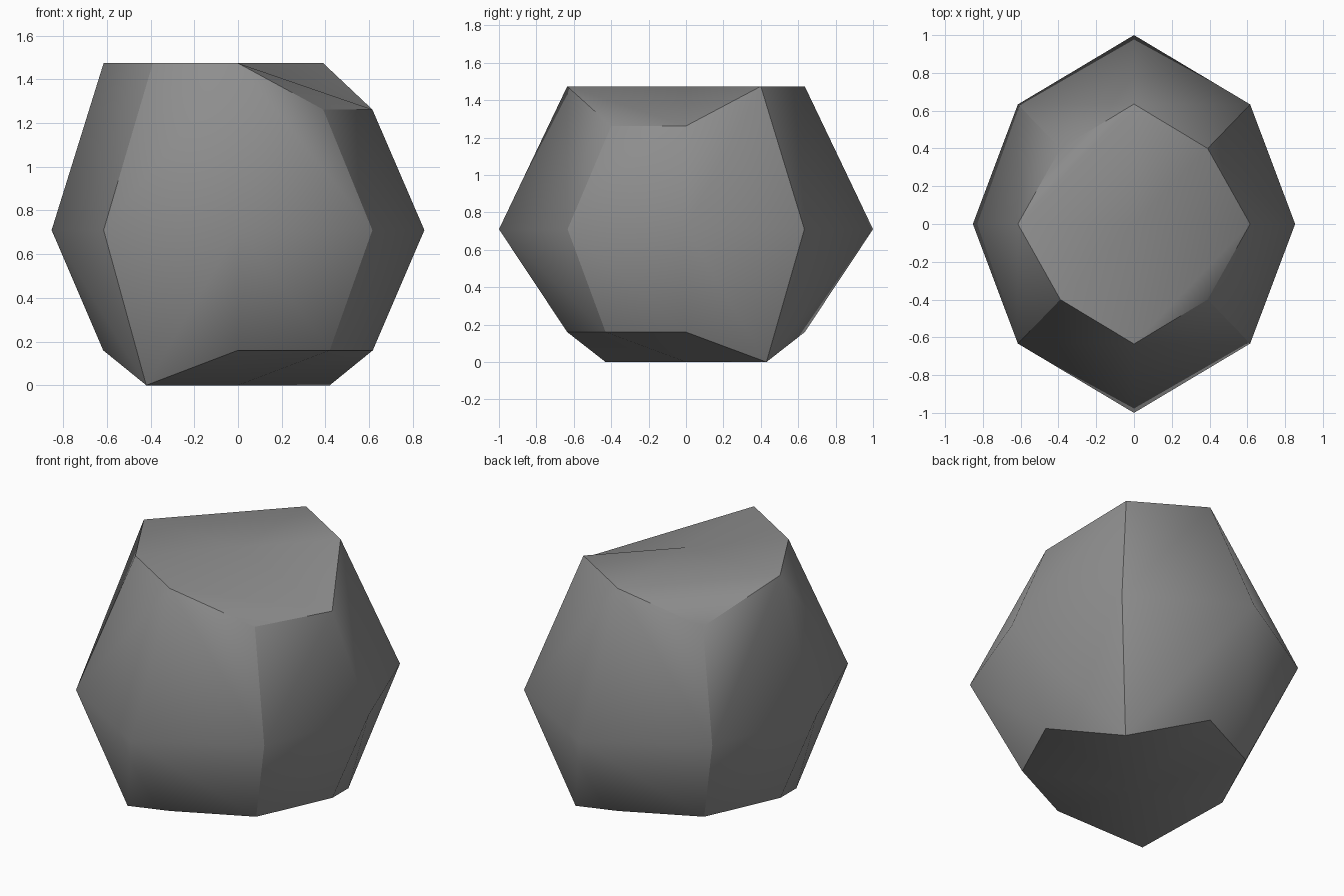
import bpy, bmesh

cube = bpy.data.objects.get("Cube")
if cube:
    bpy.data.objects.remove(cube, do_unlink=True)

# Raised points of the top and lowered points of the base, as (x, y) grid signs
TOP_RAISED = {(1, 1), (0, 1), (-1, 0), (-1, -1), (0, -1), (0, 0)}
BASE_LOWERED = {(1, 1), (-1, -1), (0, 0)}


def place(i, j, k):
    """Rounded boulder position of a point of the 3 x 3 x 3 grid."""
    corner = i and j
    if k == 0:
        x, y = (0.615, 0.633) if corner else (0.853, 1.0)
        z = 0.71
    elif k > 0:
        x, y = (0.39, 0.40) if corner else (0.615, 0.635)
        z = 1.474 if (i, j) in TOP_RAISED else 1.262
    else:
        x, y = (0.42, 0.43) if corner else (0.617, 0.635)
        z = 0.0 if (i, j) in BASE_LOWERED else 0.16
    return i * x, j * y, z


# Cube with each side cut into four quads
bm = bmesh.new()
bmesh.ops.create_cube(bm, size=2)
bmesh.ops.subdivide_edges(bm, edges=bm.edges[:], cuts=1, use_grid_fill=True)
grid = {v: tuple(round(c) for c in v.co) for v in bm.verts}

# Keep the borders between the six sides crisp
for e in bm.edges:
    a, b = (grid[v] for v in e.verts)
    e.smooth = sum(p == q and p != 0 for p, q in zip(a, b)) < 2

for v, ijk in grid.items():
    v.co = place(*ijk)

# Split every quad along its outward ridge
for f in bm.faces[:]:
    a, b, c, d = f.verts
    normal = (b.co - a.co).cross(c.co - a.co)
    ridge = (a, c) if normal.dot(d.co - a.co) <= 0 else (b, d)
    bmesh.utils.face_split(f, *ridge)
for f in bm.faces:
    f.smooth = True
bm.normal_update()

mesh = bpy.data.meshes.new("boulder")
bm.to_mesh(mesh)
bm.free()

# Stone colour
stone = bpy.data.materials.new("grey_stone")
stone.use_nodes = True
colour = (0.27, 0.27, 0.27, 1)
stone.diffuse_color = colour
bsdf = stone.node_tree.nodes["Principled BSDF"]
bsdf.inputs["Base Color"].default_value = colour
bsdf.inputs["Roughness"].default_value = 0.9
mesh.materials.append(stone)

boulder = bpy.data.objects.new("boulder", mesh)
bpy.context.collection.objects.link(boulder)
